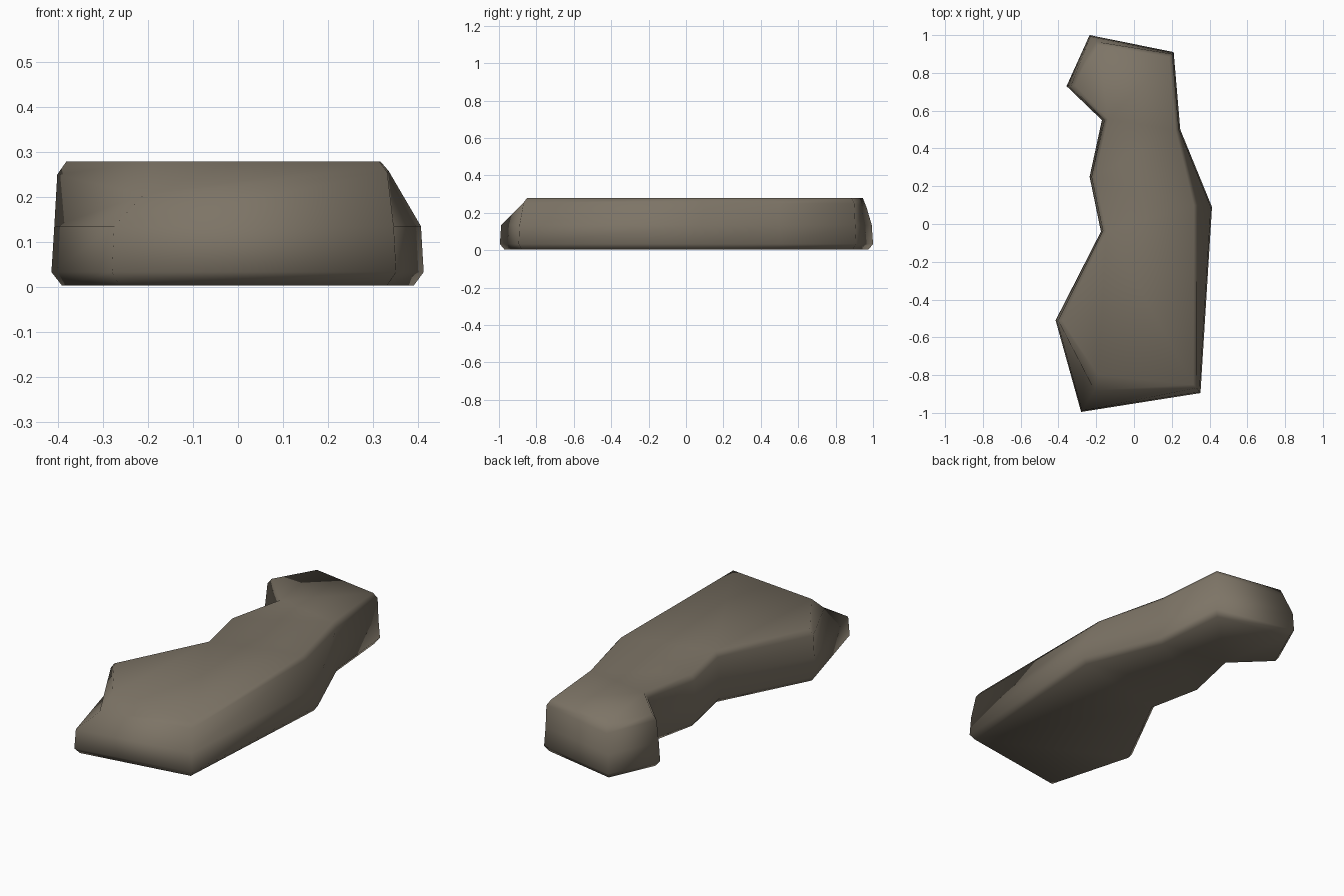
import bpy, bmesh
from mathutils import Vector

if "Cube" in bpy.data.objects:
    bpy.data.objects.remove(bpy.data.objects["Cube"])

# Ground outline, counter-clockwise from the front left corner
base = [(-0.28, -0.995), (0.352, -0.895), (0.413, 0.09), (0.245, 0.50), (0.21, 0.91),
        (-0.235, 1.0), (-0.357, 0.73), (-0.17, 0.55), (-0.235, 0.25), (-0.175, -0.04),
        (-0.415, -0.51)]
# Shoulder outline with height: the front and right sides lean in
shoulder = [(-0.21, -0.88, 0.205), (0.332, -0.868, 0.255), (0.335, 0.10, 0.258),
            (0.238, 0.50, 0.25), (0.203, 0.90, 0.25), (-0.20, 0.965, 0.23),
            (-0.335, 0.73, 0.25), (-0.157, 0.55, 0.25), (-0.225, 0.25, 0.25),
            (-0.165, -0.035, 0.25), (-0.402, -0.51, 0.25)]


def inset(points, d):
    """Move every outline point inward by distance d (mitred)."""
    result = []
    for i, p in enumerate(points):
        a, b, c = (Vector(q[:2]) for q in (points[i - 1], p, points[(i + 1) % len(points)]))
        e1, e2 = (b - a).normalized(), (c - b).normalized()
        n1, n2 = Vector((-e1.y, e1.x)), Vector((-e2.y, e2.x))
        result.append(b + (n1 + n2) * (d / (1 + n1.dot(n2))))
    return result


def at(points, z):
    return [(p[0], p[1], z) for p in points]


# Rings from the ground to the flat top
top = at(inset(shoulder, 0.018), 0.279)
top[0] = (-0.19, -0.80, 0.279)
rings = [at(inset(base, 0.022), 0.003), at(base, 0.033),
         at(inset(base, 0.006), 0.135), shoulder, top]

# Rock slab: bridge the rings, cap both ends
bm = bmesh.new()
loops = [[bm.verts.new(p) for p in ring] for ring in rings]
n = len(base)
for low, high in zip(loops, loops[1:]):
    for i in range(n):
        j = (i + 1) % n
        bm.faces.new((low[i], low[j], high[j], high[i]))
caps = [bm.faces.new(loops[0][::-1]), bm.faces.new(loops[-1])]
bmesh.ops.triangulate(bm, faces=caps)
for f in bm.faces:
    f.smooth = True
mesh = bpy.data.meshes.new("rock_slab")
bm.to_mesh(mesh)
bm.free()
rock = bpy.data.objects.new("rock_slab", mesh)
bpy.context.collection.objects.link(rock)

# Stone colour
stone = bpy.data.materials.new("brown grey stone")
stone.diffuse_color = (0.205, 0.175, 0.133, 1)
stone.use_nodes = True
stone.node_tree.nodes["Principled BSDF"].inputs["Base Color"].default_value = stone.diffuse_color
mesh.materials.append(stone)
